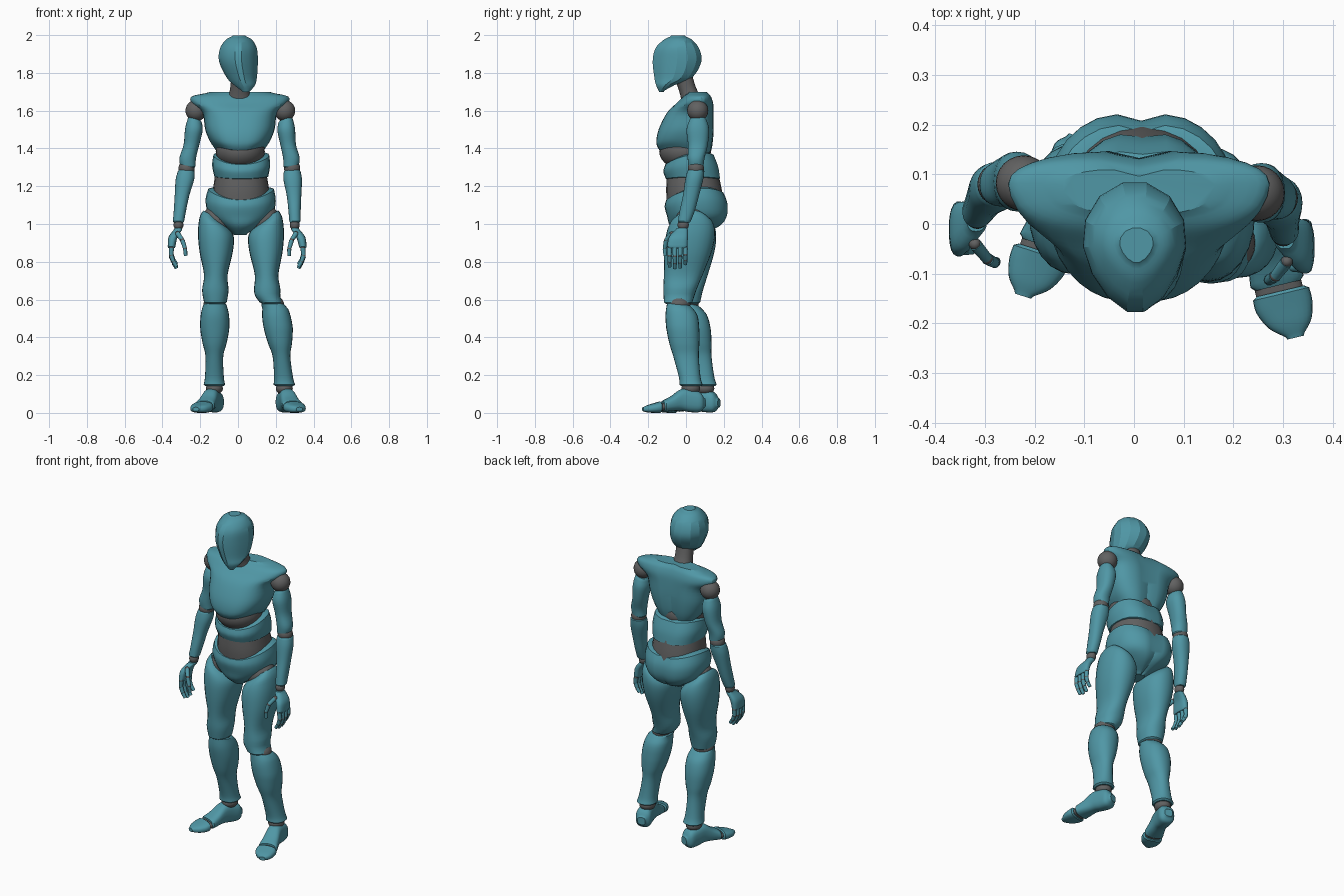
import bpy, bmesh, math
from mathutils import Vector, Matrix

if "Cube" in bpy.data.objects:
    bpy.data.objects.remove(bpy.data.objects["Cube"])


def material(name, col):
    m = bpy.data.materials.new(name)
    m.diffuse_color = col
    m.use_nodes = True
    m.node_tree.nodes["Principled BSDF"].inputs["Base Color"].default_value = m.diffuse_color
    return m


TEAL = material("teal_shell", (0.08, 0.31, 0.38, 1))
GREY = material("dark_joint", (0.12, 0.12, 0.12, 1))


def finish(name, bm, mat, angle=32):
    bmesh.ops.recalc_face_normals(bm, faces=bm.faces)
    me = bpy.data.meshes.new(name)
    bm.to_mesh(me)
    bm.free()
    me.materials.append(mat)
    ob = bpy.data.objects.new(name, me)
    bpy.context.collection.objects.link(ob)
    bpy.ops.object.select_all(action='DESELECT')
    ob.select_set(True)
    bpy.context.view_layer.objects.active = ob
    bpy.ops.object.shade_smooth_by_angle(angle=math.radians(angle))
    return ob


def spline(secs, steps):
    # Catmull-Rom through section parameters
    P = [tuple(s) + (0,) * (8 - len(s)) for s in secs]
    P = [P[0]] + P + [P[-1]]
    out = []
    for i in range(1, len(P) - 2):
        for k in range(steps):
            t = k / steps
            out.append([0.5 * (2 * b + (c - a) * t + (2 * a - 5 * b + 4 * c - d) * t * t
                               + (3 * b - a - 3 * c + d) * t ** 3)
                        for a, b, c, d in zip(*P[i - 1:i + 3])])
    out.append(P[-2])
    return out


def loft(name, secs, mat=TEAL, n=24, e=0.9, taper=0, groove=0, steps=4, warp=None,
         rim=0.008, angle=32):
    # section: (s, a0, a1, b0, b1, tilt over a, tilt over b, arch at the sides)
    rings = []
    for s, a0, a1, b0, b1, ta, tb, arch in spline(secs, steps):
        ring = []
        for i in range(n):
            w = 2 * math.pi * i / n
            u, v = (math.copysign(abs(q) ** e, q) for q in (math.cos(w), math.sin(w)))
            x = u * (a1 - a0) / 2 * (1 + taper * v)
            y = v * (b1 - b0) / 2
            if v > 0:
                y -= groove * math.exp(-(u * 5) ** 2)
            ring.append(Vector((x + (a0 + a1) / 2, y + (b0 + b1) / 2,
                                s + ta * x + tb * y + arch * u * u)))
        rings.append(ring)

    def cap(ring, d):
        c = sum(ring, Vector()) / n
        return [c + (p - c) * 0.84 + Vector((0, 0, d + 0.16 * (p.z - c.z))) for p in ring]
    rings = [cap(rings[0], -rim)] + rings + [cap(rings[-1], rim)]
    bm = bmesh.new()
    V = [[bm.verts.new(warp(p) if warp else p) for p in r] for r in rings]
    for r, q in zip(V, V[1:]):
        for i in range(n):
            bm.faces.new((r[i], r[(i + 1) % n], q[(i + 1) % n], q[i]))
    bm.faces.new(V[0])
    bm.faces.new(V[-1])
    return finish(name, bm, mat, angle)


def ball(name, c, r, warp=None):
    bm = bmesh.new()
    bmesh.ops.create_uvsphere(bm, u_segments=24, v_segments=14, radius=1)
    r = Vector((r, r, r)) if isinstance(r, float) else Vector(r)
    c = Vector(c)
    c = warp(c) if warp else c
    bm.transform(Matrix.Translation(c) @ Matrix.Diagonal((*r, 1)))
    return finish(name, bm, GREY)


def lookup(z, table):
    if z >= table[0][0]:
        return table[0][1]
    for (z0, v0), (z1, v1) in zip(table, table[1:]):
        if z >= z1:
            return v0 + (v1 - v0) * (z - z0) / (z1 - z0)
    return table[-1][1]


def mirrored(dx, dy):
    return lambda p: Vector((-p.x + lookup(p.z, dx), p.y + lookup(p.z, dy), p.z))


# head with pointed face, and neck
loft("head", [(1.705, .02, .065, -.145, -.115), (1.735, -.02, .09, -.16, -.06),
              (1.775, -.06, .1, -.17, .035), (1.86, -.1, .105, -.18, .085),
              (1.93, -.095, .1, -.165, .072), (1.975, -.065, .075, -.12, .035),
              (1.992, -.035, .045, -.085, 0)], n=14, e=1.08, taper=.18, angle=22, rim=.006)
loft("neck", [(1.63, -.07, .09, -.02, .11), (1.68, -.05, .065, -.03, .075),
              (1.73, -.04, .06, -.045, .05), (1.8, -.035, .065, -.07, .03)], GREY)

# chest shell with shoulder wings
loft("chest", [(1.37, -.115, .135, -.14, .12, 0, -.15, .03), (1.42, -.145, .165, -.157, .14, 0, -.05, .02),
               (1.5, -.17, .19, -.145, .15), (1.59, -.185, .205, -.1, .15),
               (1.64, -.24, .26, -.05, .147), (1.675, -.24, .26, -.015, .135),
               (1.692, -.17, .19, .01, .12)], n=32, e=.75, taper=.12, groove=.018, angle=26)

# abdomen, belly band, waist, pelvis
ball("abdomen", (.012, -.005, 1.385), (.13, .137, .1))
loft("belly_band", [(1.24, -.125, .16, -.107, .185, 0, 0, .01), (1.29, -.137, .17, -.12, .175, 0, .08, .02),
                    (1.34, -.13, .165, -.11, .15, 0, .2, .025)], e=.85, groove=.01)
loft("waist", [(1.1, -.135, .17, -.1, .2), (1.18, -.132, .165, -.105, .19),
               (1.27, -.12, .15, -.1, .17)], GREY)
loft("pelvis", [(.95, -.03, .05, -.04, .1), (.99, -.085, .115, -.085, .185), (1.04, -.15, .18, -.1, .222),
                (1.1, -.172, .2, -.113, .226, 0, .05, .02), (1.145, -.158, .19, -.105, .205, 0, .12, .04)],
     n=28, e=.88, groove=.02)

# legs: left table, mirrored and shifted to the striding right side
leg_r = mirrored([(1.1, .03), (.62, .035), (.55, .075), (.45, .09), (.15, .12)],
                 [(1.0, 0), (.6, -.04), (.45, -.06), (.15, -.075)])
for side, w in (("left", None), ("right", leg_r)):
    ball(side + "_hip", (-.105, .03, 1.02), .085, w)
    loft(side + "_thigh", [(.585, -.18, -.06, -.075, .075), (.65, -.19, -.05, -.085, .09),
                           (.73, -.18, -.055, -.09, .115), (.85, -.203, -.028, -.1, .15),
                           (.94, -.212, -.022, -.1, .16, -.1), (1.0, -.205, -.045, -.085, .145, -.35),
                           (1.035, -.19, -.085, -.05, .11, -.55)], warp=w)
    ball(side + "_knee", (-.125, .005, .575), (.058, .062, .045), w)
    loft(side + "_shin", [(.15, -.182, -.068, .04, .163), (.19, -.175, -.075, .035, .15),
                          (.3, -.172, -.078, 0, .135), (.37, -.188, -.06, -.025, .135),
                          (.45, -.2, -.046, -.045, .13), (.52, -.197, -.048, -.058, .11),
                          (.57, -.185, -.06, -.058, .075, 0, -.15)], warp=w)
    ball(side + "_ankle", (-.125, .1, .13), (.045, .05, .035), w)

# feet: lofted from heel to toe in a turned frame
for side, heel, toe in (("left", (-.108, .175), (-.215, -.152)), ("right", (.236, .1), (.315, -.23))):
    h = Vector((*heel, 0))
    d = (Vector((*toe, 0)) - h).normalized()
    a = Vector((-d.y, d.x, 0))
    m = -1 if side == "right" else 1
    place = lambda p, h=h, d=d, a=a, m=m: h + d * p.z + a * p.x * m + Vector((0, 0, p.y))
    loft(side + "_foot", [(.008, -.028, .028, .025, .08), (.03, -.045, .045, .004, .11),
                          (.08, -.044, .044, .004, .125), (.13, -.042, .045, .012, .125),
                          (.18, -.048, .05, .01, .09), (.222, -.055, .055, .006, .068)],
         e=.75, warp=place)
    loft(side + "_toe_joint", [(.215, -.048, .048, .01, .055), (.255, -.048, .048, .01, .05)], GREY, warp=place)
    loft(side + "_toes", [(.248, -.06, .056, 0, .06), (.275, -.06, .055, 0, .052),
                          (.31, -.05, .038, .002, .042), (.334, -.03, .01, .007, .032)],
         e=.75, warp=place, rim=.006)


def rod(bm, p, q, r1, r2):
    d = q - p
    M = Matrix.Translation((p + q) / 2) @ d.to_track_quat('Z', 'Y').to_matrix().to_4x4()
    bmesh.ops.create_cone(bm, cap_ends=True, segments=10, radius1=r1, radius2=r2, depth=d.length * .9, matrix=M)


# arms and hands
arm_r = mirrored([(1.6, .025), (1.3, .015), (1.0, -.015), (.8, -.005)], [(1.6, -.02), (1.0, -.035)])
for side, w in (("left", None), ("right", arm_r)):
    ball(side + "_shoulder", (-.222, .082, 1.6), .056, w)
    loft(side + "_upper_arm", [(1.305, -.305, -.225, .04, .12), (1.35, -.31, -.222, .035, .125),
                               (1.42, -.288, -.205, .035, .14), (1.5, -.28, -.187, .025, .145, -.1),
                               (1.55, -.265, -.192, .04, .13, -.3)], warp=w)
    ball(side + "_elbow", (-.272, .08, 1.295), .043, w)
    loft(side + "_forearm", [(1.015, -.345, -.285, -.008, .06), (1.07, -.34, -.275, 0, .08),
                             (1.15, -.335, -.258, .015, .1), (1.235, -.33, -.232, .025, .12),
                             (1.28, -.318, -.23, .035, .125)], warp=w)
    ball(side + "_wrist", (-.315, .02, .995), (.026, .03, .03), w)
    loft(side + "_palm", [(.88, -.372, -.332, -.065, .042), (.93, -.368, -.32, -.055, .045),
                          (.97, -.34, -.295, -.02, .045)], e=.75, warp=w)
    shells, knuckles = bmesh.new(), bmesh.new()
    chains = []
    for i, k in enumerate((.92, 1, .97, .8)):
        y = -.052 + .028 * i
        chains.append([(-.352 + x, y, .875 - z * k) for x, z in ((0, 0), (-.002, .045), (.01, .08), (.028, .112))])
    chains.append([(-.32, -.04, .95), (-.295, -.07, .915), (-.28, -.078, .87), (-.277, -.075, .83)])
    for pts in chains:
        pts = [w(Vector(p)) if w else Vector(p) for p in pts]
        for j, r in enumerate((.0135, .0125, .011)):
            rod(shells, pts[j], pts[j + 1], r, r * .85)
            bmesh.ops.create_uvsphere(knuckles, u_segments=10, v_segments=6, radius=r * .9,
                                      matrix=Matrix.Translation(pts[j]))
    finish(side + "_fingers", shells, TEAL, 40)
    finish(side + "_knuckles", knuckles, GREY, 40)
